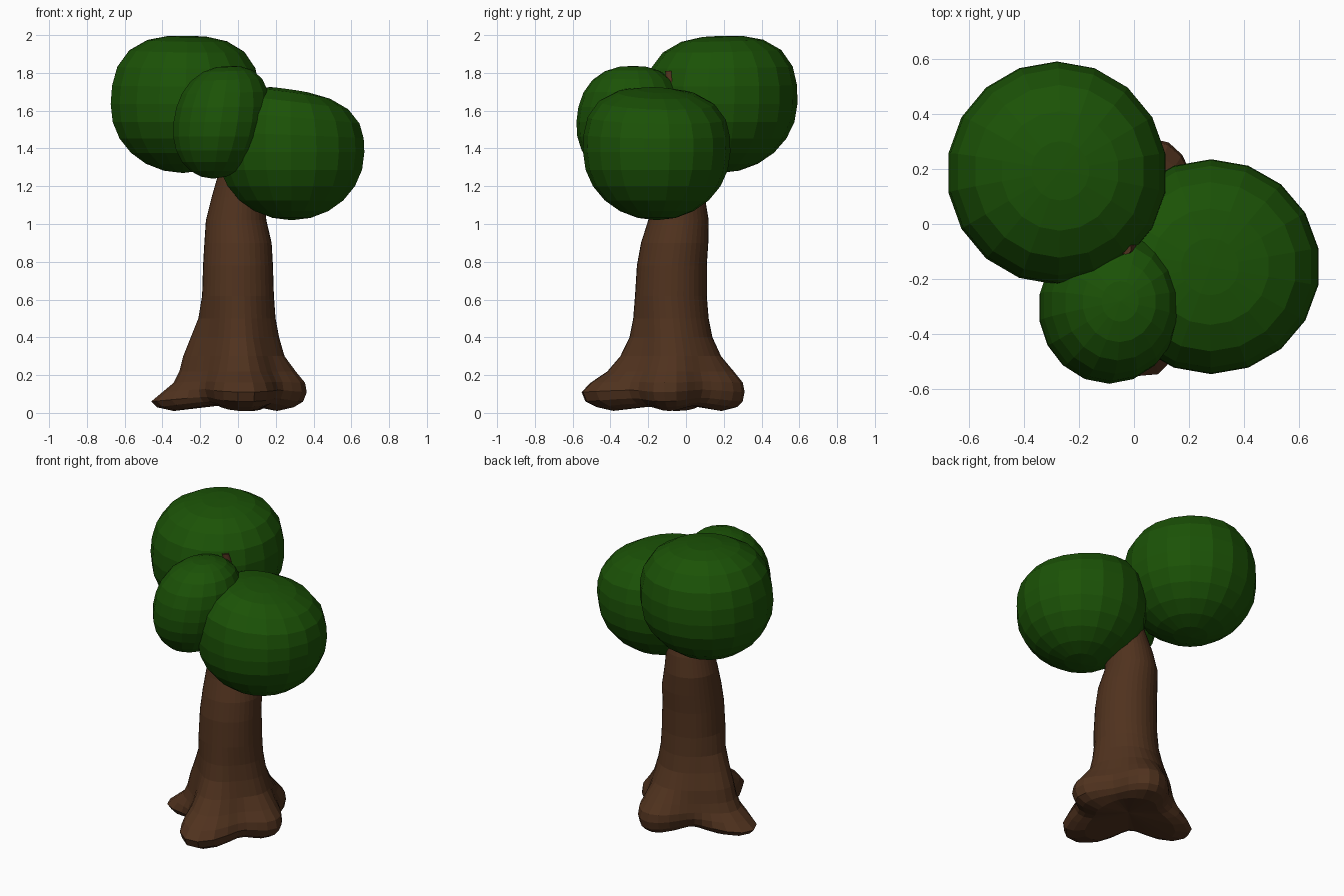
import bpy
import bmesh
from math import sin, cos, pi, radians
from mathutils import Vector

cube = bpy.data.objects.get("Cube")
if cube:
    bpy.data.objects.remove(cube, do_unlink=True)


def make_material(name, colour):
    mat = bpy.data.materials.new(name)
    mat.use_nodes = True
    mat.diffuse_color = (*colour, 1)
    mat.node_tree.nodes["Principled BSDF"].inputs["Base Color"].default_value = (*colour, 1)
    return mat


bark = make_material("bark brown", (0.08, 0.032, 0.013))
leaf = make_material("leaf green", (0.011, 0.085, 0.002))


def finish(name, bm, mat):
    bmesh.ops.recalc_face_normals(bm, faces=bm.faces)
    mesh = bpy.data.meshes.new(name)
    bm.to_mesh(mesh)
    bm.free()
    mesh.materials.append(mat)
    obj = bpy.data.objects.new(name, mesh)
    bpy.context.collection.objects.link(obj)
    return obj


# Trunk: rings that flare into four roots, each with its own reach per height
SEGMENTS = 36
# direction and narrowness of the left, front, right and back roots
roots = [(radians(a), power) for a, power in ((180, 7), (-85, 7), (-11, 7), (74, 6))]

# height, centre x, centre y, valley radius, reach of each root
flared_rings = [
    (0.01, 0, -0.05, 0.17, (0.34, 0.34, 0.21, 0.25)),
    (0.03, 0, -0.05, 0.20, (0.43, 0.43, 0.30, 0.33)),
    (0.06, 0, -0.05, 0.22, (0.46, 0.49, 0.35, 0.36)),
    (0.11, 0, -0.05, 0.24, (0.40, 0.51, 0.37, 0.37)),
    (0.16, 0, -0.05, 0.24, (0.34, 0.46, 0.36, 0.36)),
    (0.22, 0, -0.05, 0.23, (0.31, 0.37, 0.31, 0.31)),
    (0.30, 0, -0.05, 0.22, (0.29, 0.30, 0.25, 0.24)),
    (0.40, 0, -0.06, 0.20, (0.25, 0.24, 0.22, 0.20)),
    (0.50, 0, -0.07, 0.19, (0.21, 0.21, 0.20, 0.19)),
]
plain_rings = [
    (0.62, 0, -0.08, 0.19), (0.78, 0, -0.075, 0.185), (0.90, 0, -0.06, 0.178),
    (1.02, -0.01, -0.04, 0.16), (1.14, 0, -0.04, 0.14), (1.28, 0.01, -0.05, 0.11),
    (1.44, 0.01, -0.06, 0.08), (1.60, 0, -0.07, 0.055), (1.74, -0.02, -0.075, 0.03),
    (1.81, -0.03, -0.09, 0.02),
]
bm = bmesh.new()
rings = []
for z, cx, cy, base, reach in flared_rings + [(*r, (r[3],) * 4) for r in plain_rings]:
    ring = []
    for i in range(SEGMENTS):
        t = 2 * pi * i / SEGMENTS
        weights = [max(0, cos(t - a)) ** power for a, power in roots]
        r = base + sum((R - base) * w for R, w in zip(reach, weights))
        # the underside arches up between the roots
        lift = 0.04 * (1 - min(1, sum(weights))) * max(0, 1 - z / 0.2)
        ring.append(bm.verts.new((cx + r * cos(t), cy + r * sin(t), z + lift)))
    rings.append(ring)
for low, high in zip(rings, rings[1:]):
    for i in range(SEGMENTS):
        j = (i + 1) % SEGMENTS
        bm.faces.new((low[i], low[j], high[j], high[i]))
bm.faces.new(rings[-1])
hollow = bm.verts.new((0, -0.05, 0.05))
for i in range(SEGMENTS):
    bm.faces.new((rings[0][i], hollow, rings[0][(i + 1) % SEGMENTS]))
finish("trunk", bm, bark)


# Foliage: faceted spheres with boxier tops (height, slope x, slope y) that lean
def foliage(name, centre, radii, power, top, lean):
    bm = bmesh.new()
    bmesh.ops.create_uvsphere(bm, u_segments=18, v_segments=12, radius=1)
    for v in bm.verts:
        p = v.co.copy()
        if p.z > 0:
            p /= sum(abs(c) ** power for c in (p.xy.length, p.z)) ** (1 / power)
            p.z *= top[0] + top[1] * p.x + top[2] * p.y
        p.x += lean[0] * p.z
        p.y += lean[1] * p.z
        v.co = Vector(centre) + Vector(c * r for c, r in zip(p, radii))
    finish(name, bm, leaf)


foliage("back_foliage", (-0.28, 0.185, 1.635), (0.4, 0.405, 0.365), 2.7, (0.99, -0.02, 0.03), (0.03, 0.02))
foliage("side_foliage", (0.28, -0.155, 1.38), (0.395, 0.39, 0.36), 2.9, (0.92, -0.16, -0.04), (-0.01, 0))
foliage("front_foliage", (-0.09, -0.3, 1.54), (0.255, 0.28, 0.3), 2.4, (0.99, 0.03, 0), (0.16, 0.07))
